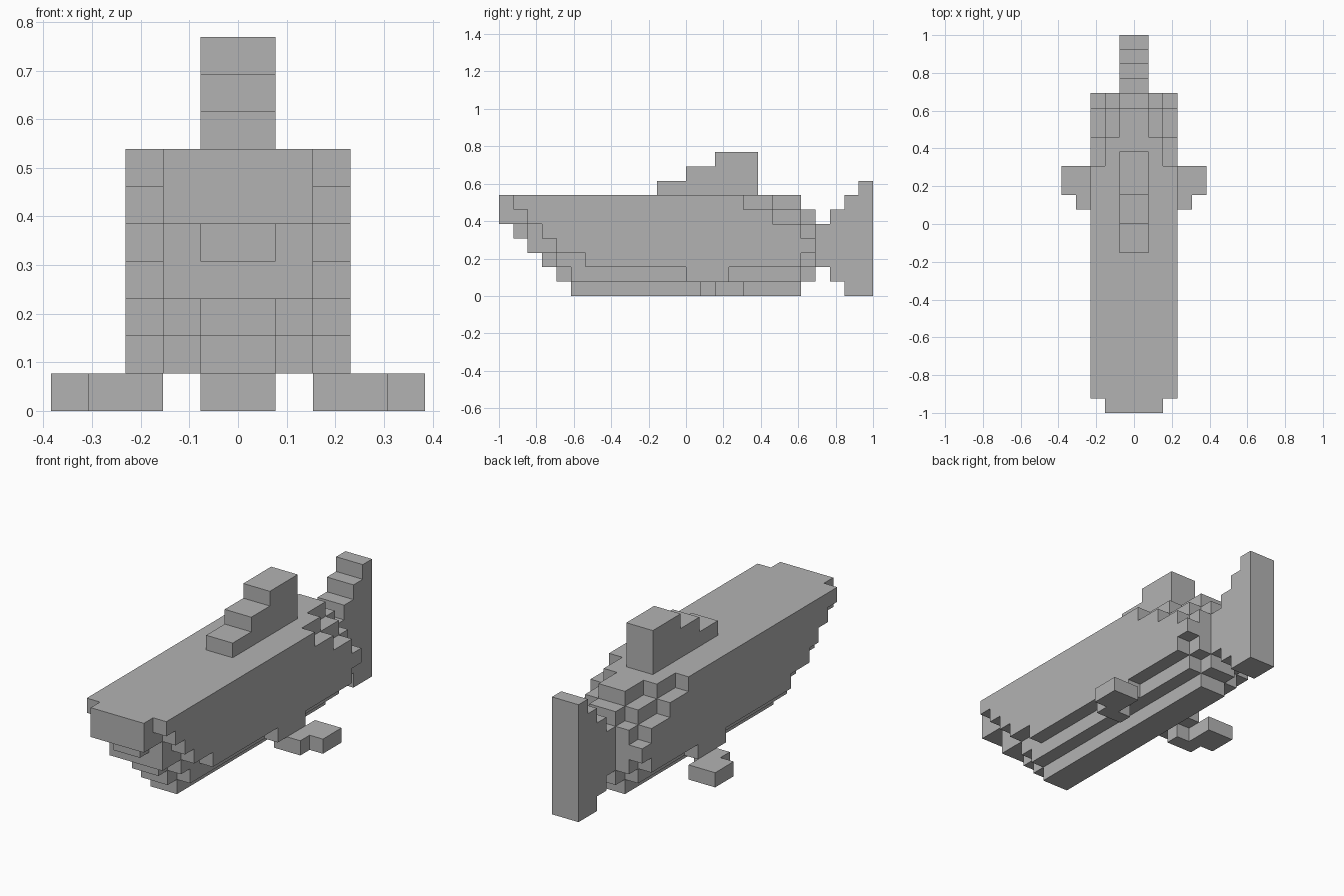
import bpy
import bmesh
import math
from mathutils import Vector

old = bpy.data.objects.get("Cube")
if old:
    bpy.data.objects.remove(old, do_unlink=True)

U = 2 / 26  # edge length of one block

grey = bpy.data.materials.new("plain grey")
grey.use_nodes = True
COLOR = (0.45, 0.45, 0.45, 1)
grey.diffuse_color = COLOR
grey.node_tree.nodes["Principled BSDF"].inputs["Base Color"].default_value = COLOR


def block(x, y, z):
    """Mirrored set of block cells; each argument is a (start, end) span."""
    cells = set()
    for i in range(*x):
        for j in range(*y):
            for k in range(*z):
                cells |= {(i, j, k), (-1 - i, j, k)}
    return cells


def build(name, cells, solid):
    """Skin the cells, leaving out faces that touch any other solid cell."""
    bm = bmesh.new()
    for cell in cells:
        for axis in range(3):
            for side in (0, 1):
                step = Vector((0, 0, 0))
                step[axis] = 2 * side - 1
                if tuple(int(c + s) for c, s in zip(cell, step)) in solid:
                    continue
                corners = []
                for a, b in ((0, 0), (1, 0), (1, 1), (0, 1)):
                    p = Vector(cell)
                    p[axis] += side
                    p[(axis + 1) % 3] += a
                    p[(axis + 2) % 3] += b
                    corners.append(bm.verts.new(p * U))
                bm.faces.new(corners if side else corners[::-1])
    bmesh.ops.remove_doubles(bm, verts=bm.verts, dist=U / 100)
    bmesh.ops.dissolve_limit(bm, angle_limit=math.radians(1),
                             verts=bm.verts, edges=bm.edges)
    mesh = bpy.data.meshes.new(name)
    bm.to_mesh(mesh)
    bm.free()
    mesh.materials.append(grey)
    bpy.context.collection.objects.link(bpy.data.objects.new(name, mesh))


# Body layers from keel to back: length spans of the middle, inner and outer columns
LAYERS = [
    [(-8, 8)],
    [(-9, 9), (-8, 8), (0, 3)],
    [(-10, 9), (-9, 9), (-7, 8)],
    [(-11, 9), (-11, 9), (-9, 9)],
    [(-12, 9), (-11, 9), (-10, 8)],
    [(-13, 9), (-13, 8), (-11, 6)],
    [(-13, 8), (-13, 6), (-12, 4)],
]
body = set()
for z, spans in enumerate(LAYERS):
    for x, span in enumerate(spans):
        body |= block((x, x + 1), span, (z, z + 1))

# Stepped fin on the back
back_fin = set()
for step, front in enumerate((-2, 0, 2)):
    back_fin |= block((0, 1), (front, 5), (7 + step, 8 + step))

# Upright tail fin, growing taller toward the rear
tail_fin = set()
for step, span in enumerate(((2, 5), (1, 6), (0, 7), (0, 8))):
    tail_fin |= block((0, 1), (9 + step, 10 + step), span)

# Swept side fins at the bottom
side_fins = set()
for x, span in enumerate(((1, 2), (1, 4), (2, 4)), start=2):
    side_fins |= block((x, x + 1), span, (0, 1))

parts = {"body": body, "back_fin": back_fin,
         "tail_fin": tail_fin, "side_fins": side_fins}
solid = set().union(*parts.values())
for name, cells in parts.items():
    build(name, cells, solid)
